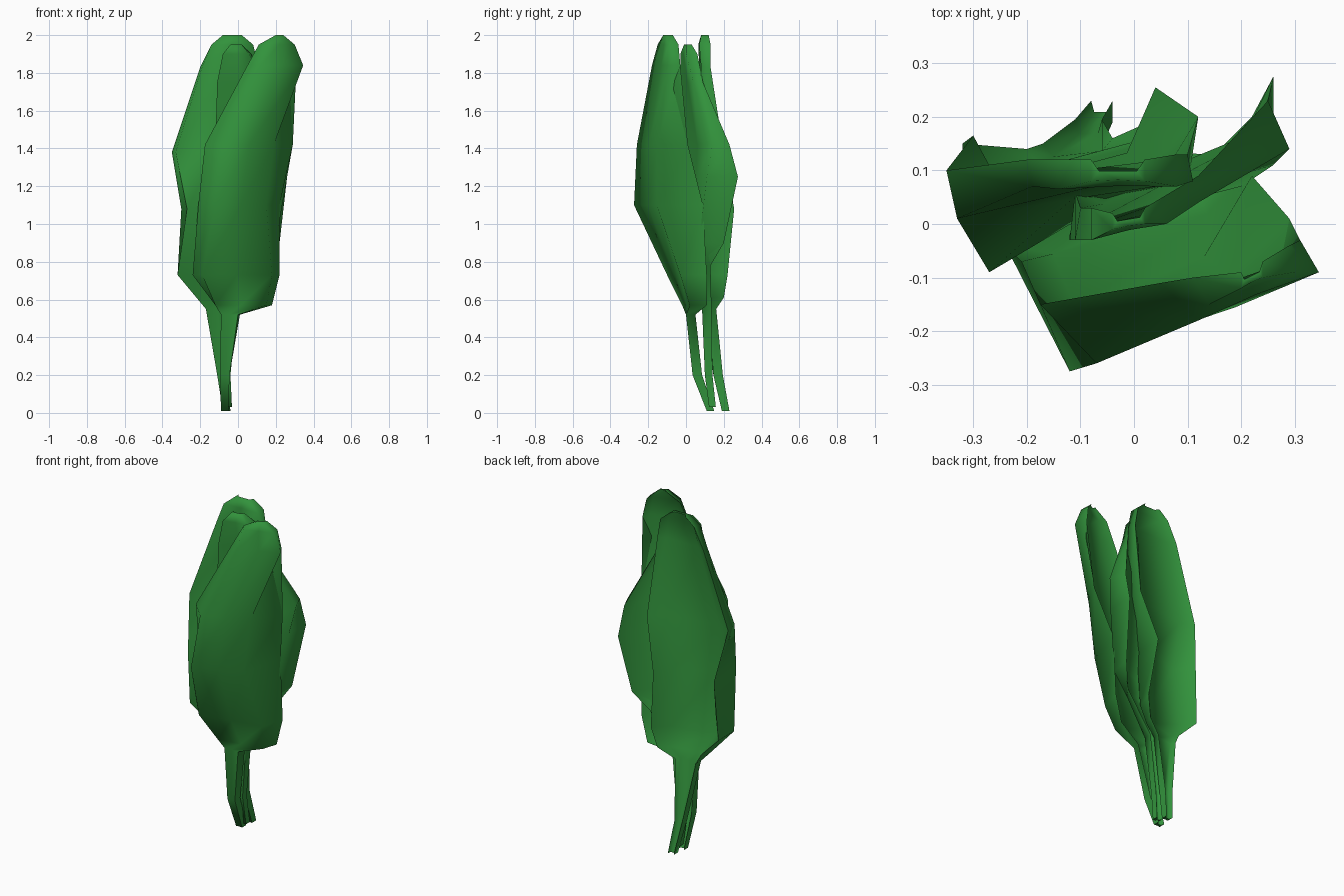
import bpy, bmesh
from mathutils import Vector

green = bpy.data.materials.new("leaf green")
green.diffuse_color = (0.032, 0.29, 0.045, 1)


def stem(z, x, y, r):
    """Small square section of a stalk."""
    return (z, (x - r, y - r), (x + r, y - r), (x + r, y + r), (x - r, y + r))


def leaf(name, rows, depth=0.55):
    """Loft sections (front left, front right, back right, back left):
    a shallow valley in front, rims curling back around a recessed rear."""
    bm = bmesh.new()
    rings = []
    for z, *corners in rows:
        fl, fr, br, bl = [Vector((x, y, z)) for x, y in corners]
        mid = (fl + fr + br + bl) / 4
        valley = ((fl + fr) / 2).lerp(mid, 0.12)
        inner_r = br.lerp(fr, depth).lerp(mid, 0.3)
        inner_l = bl.lerp(fl, depth).lerp(mid, 0.3)
        rings.append([bm.verts.new(p) for p in
                      (fl, valley, fr, br, inner_r, inner_l, bl)])
    for a, b in zip(rings, rings[1:]):
        n = len(a)
        for i in range(n):
            j = (i + 1) % n
            bm.faces.new((a[i], a[j], b[j], b[i]))
    bm.faces.new(rings[0][::-1])
    bm.faces.new(rings[-1])
    bmesh.ops.recalc_face_normals(bm, faces=bm.faces)
    me = bpy.data.meshes.new(name)
    bm.to_mesh(me)
    bm.free()
    me.materials.append(green)
    ob = bpy.data.objects.new(name, me)
    bpy.context.collection.objects.link(ob)
    bpy.ops.object.select_all(action='DESELECT')
    ob.select_set(True)
    bpy.context.view_layer.objects.active = ob
    bpy.ops.object.shade_smooth_by_angle(angle=1.5)


# Front leaf, bowed forward and leaning right
leaf("front_leaf", [
    stem(0.01, -0.07, 0.13, 0.02),
    stem(0.20, -0.07, 0.06, 0.025),
    (0.52, (-0.09, 0.00), (0.00, 0.00), (0.01, 0.05), (-0.09, 0.05)),
    (0.57, (-0.12, -0.02), (0.15, 0.02), (0.18, 0.11), (-0.12, 0.04)),
    (0.73, (-0.19, -0.10), (0.18, -0.03), (0.22, 0.11), (-0.24, -0.04)),
    (1.10, (-0.12, -0.275), (0.15, -0.155), (0.22, 0.09), (-0.21, -0.07)),
    (1.42, (-0.07, -0.26), (0.19, -0.155), (0.29, 0.01), (-0.175, -0.15)),
    (1.84, (0.12, -0.18), (0.345, -0.09), (0.31, -0.03), (0.05, -0.11)),
    (1.95, (0.14, -0.15), (0.30, -0.09), (0.29, -0.04), (0.11, -0.10)),
    (2.00, (0.20, -0.12), (0.24, -0.10), (0.24, -0.07), (0.20, -0.09)),
])

# Left rear leaf
leaf("back_leaf", [
    stem(0.01, -0.06, 0.21, 0.02),
    stem(0.20, -0.085, 0.17, 0.025),
    (0.55, (-0.17, 0.10), (-0.04, 0.12), (-0.04, 0.16), (-0.17, 0.15)),
    (0.61, (-0.22, 0.06), (0.02, 0.13), (0.05, 0.20), (-0.20, 0.14)),
    (0.73, (-0.32, 0.00), (0.04, 0.10), (0.08, 0.22), (-0.32, 0.15)),
    (1.08, (-0.27, -0.09), (0.03, 0.06), (0.04, 0.255), (-0.30, 0.165)),
    (1.38, (-0.33, 0.01), (0.10, 0.07), (0.12, 0.20), (-0.35, 0.10)),
    (1.83, (-0.19, 0.07), (0.11, 0.08), (0.10, 0.13), (-0.20, 0.12)),
    (1.95, (-0.14, 0.065), (0.08, 0.07), (0.08, 0.13), (-0.14, 0.12)),
    (2.00, (-0.08, 0.08), (0.02, 0.08), (0.02, 0.12), (-0.08, 0.12)),
])

# Middle leaf, its right side curling far back
leaf("middle_leaf", [
    stem(0.03, -0.05, 0.14, 0.018),
    stem(0.20, -0.06, 0.12, 0.02),
    stem(0.55, -0.03, 0.11, 0.025),
    (0.78, (-0.08, 0.02), (0.10, 0.06), (0.15, 0.13), (-0.05, 0.10)),
    (0.90, (-0.10, -0.02), (0.20, 0.07), (0.22, 0.20), (-0.05, 0.10)),
    (1.25, (-0.12, -0.02), (0.26, 0.11), (0.26, 0.275), (-0.08, 0.10)),
    (1.42, (-0.12, -0.03), (0.29, 0.14), (0.25, 0.23), (-0.11, 0.06)),
    (1.75, (-0.11, -0.03), (0.12, 0.04), (0.12, 0.09), (-0.10, 0.03)),
    (1.90, (-0.08, -0.03), (0.06, 0.00), (0.07, 0.06), (-0.08, 0.03)),
    (1.95, (-0.04, -0.01), (0.02, 0.00), (0.02, 0.03), (-0.04, 0.02)),
])
